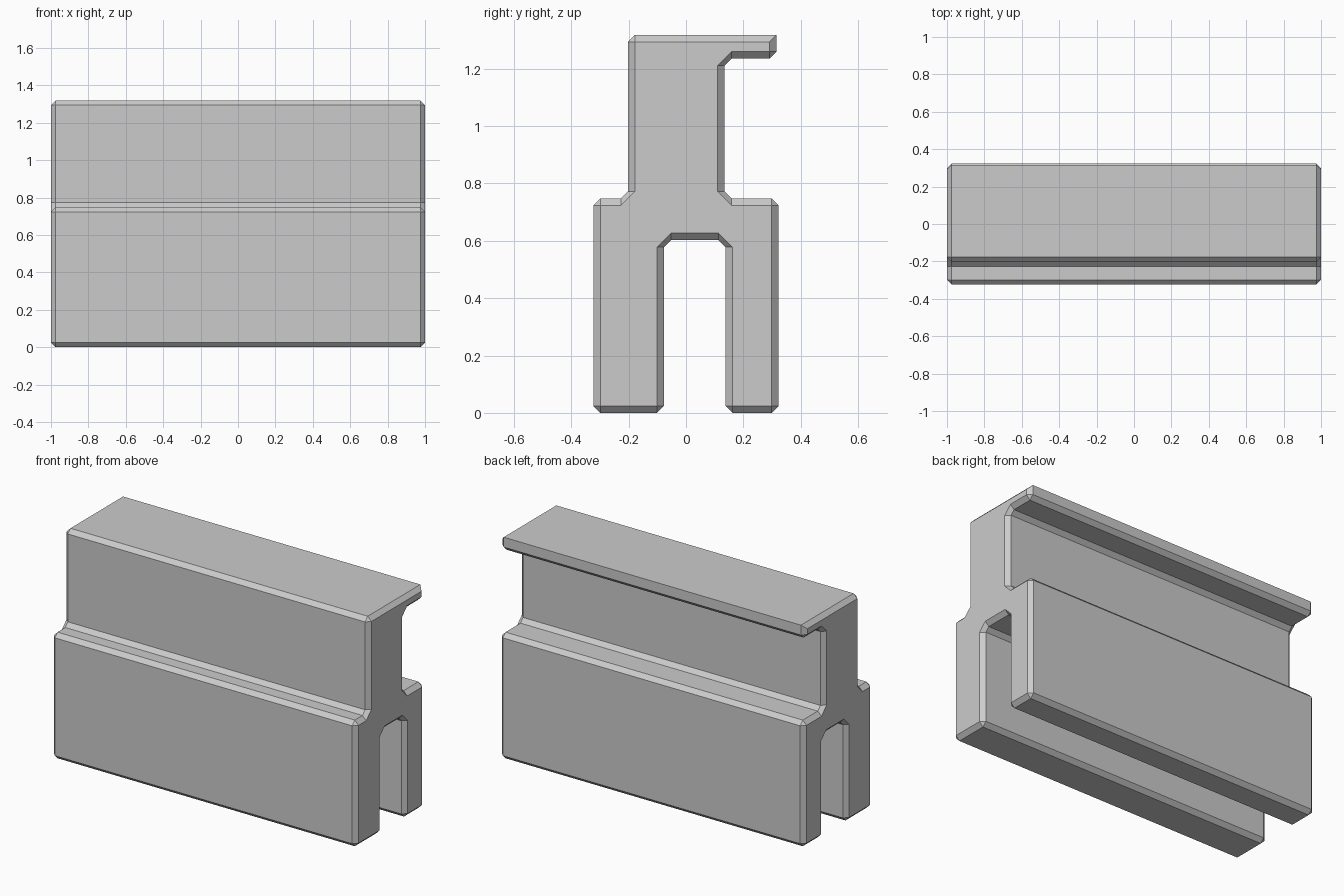
import bpy
import bmesh
from mathutils import Vector

cube = bpy.data.objects.get("Cube")
if cube:
    bpy.data.objects.remove(cube, do_unlink=True)

HALF = 1.0       # half length of the rail
CUT = 0.0245     # chamfer size

# Sharp cross-section (y, z), anticlockwise seen with y right and z up
SECTION = [
    (-0.323, 0), (-0.077, 0), (-0.077, 0.602), (0.138, 0.602),
    (0.138, 0), (0.323, 0), (0.323, 0.748), (0.134, 0.748),
    (0.134, 1.235), (0.316, 1.235), (0.316, 1.318), (-0.202, 1.318),
    (-0.202, 0.748), (-0.323, 0.748),
]
SHARP_CORNER = 10  # the upper lip edge is left unchamfered


def chamfered_section():
    """Return the chamfered outline and its matching inset end outline."""
    pts = [Vector(p) for p in SECTION]
    outer, inset = [], []
    for i, p in enumerate(pts):
        before = (pts[i - 1] - p).normalized()
        after = (pts[(i + 1) % len(pts)] - p).normalized()
        n_before = Vector((before.y, -before.x))
        n_after = Vector((-after.y, after.x))
        if i == SHARP_CORNER:
            outer.append(p)
            inset.append(p + (n_before + n_after) * CUT)
            continue
        for along, normal in ((before, n_before), (after, n_after)):
            outer.append(p + along * CUT)
            inset.append(p + (along + normal) * CUT)
    return outer, inset


# Rail body: the section swept along x with chamfered ends
outer, inset = chamfered_section()
bm = bmesh.new()
rings = [
    [bm.verts.new((x, p.x, p.y)) for p in outline]
    for x, outline in ((-HALF, inset), (CUT - HALF, outer),
                       (HALF - CUT, outer), (HALF, inset))
]
for a, b in zip(rings, rings[1:]):
    for i in range(len(a)):
        j = (i + 1) % len(a)
        bm.faces.new((a[i], a[j], b[j], b[i]))
bm.faces.new(rings[0])
bm.faces.new(rings[-1])
bmesh.ops.remove_doubles(bm, verts=bm.verts, dist=0.0005)
bmesh.ops.recalc_face_normals(bm, faces=bm.faces)

mesh = bpy.data.meshes.new("rail_body")
bm.to_mesh(mesh)
bm.free()
rail = bpy.data.objects.new("rail_body", mesh)
bpy.context.collection.objects.link(rail)

# Plain grey finish
grey = bpy.data.materials.new("plain_grey")
grey.use_nodes = True
colour = (0.6, 0.6, 0.6, 1)
grey.diffuse_color = colour
grey.node_tree.nodes["Principled BSDF"].inputs["Base Color"].default_value = colour
mesh.materials.append(grey)
